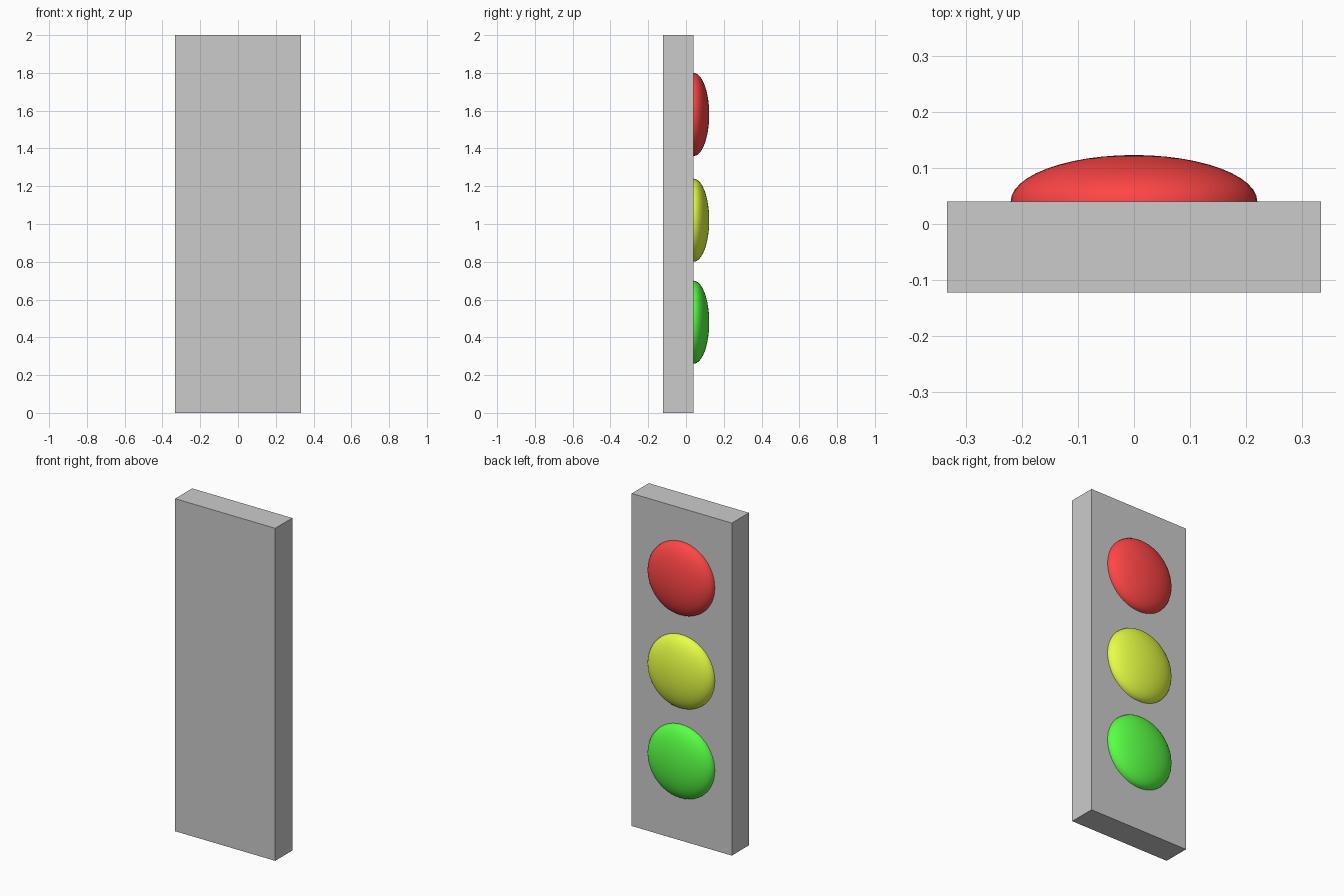
import bpy, bmesh
from math import radians
from mathutils import Matrix

if "Cube" in bpy.data.objects:
    bpy.data.objects.remove(bpy.data.objects["Cube"])

FRONT, BACK = -0.122, 0.04   # panel faces along y
RADIUS, DEPTH = 0.22, 0.083  # lens size


def finish(name, bm, color=None):
    mesh = bpy.data.meshes.new(name)
    bm.to_mesh(mesh)
    bm.free()
    obj = bpy.data.objects.new(name, mesh)
    bpy.context.collection.objects.link(obj)
    if color:
        mat = bpy.data.materials.new(name + "_colour")
        mat.diffuse_color = (*color, 1)
        mat.use_nodes = True
        mat.node_tree.nodes["Principled BSDF"].inputs["Base Color"].default_value = mat.diffuse_color
        mesh.materials.append(mat)
    return obj


# Flat housing panel
bm = bmesh.new()
bmesh.ops.create_cube(bm, size=1, matrix=Matrix.Translation((0, (FRONT + BACK) / 2, 1))
                      @ Matrix.Diagonal((0.666, BACK - FRONT, 2, 1)))
finish("housing", bm)


# Flattened half-sphere lens, pole along y, seated on the panel
def lens(name, z, color):
    bm = bmesh.new()
    bmesh.ops.create_uvsphere(bm, u_segments=48, v_segments=24, radius=1)
    bmesh.ops.bisect_plane(bm, geom=bm.verts[:] + bm.edges[:] + bm.faces[:], dist=1e-4,
                           plane_co=(0, 0, 0), plane_no=(0, 0, 1), clear_inner=True)
    bm.transform(Matrix.Translation((0, BACK, z))
                 @ Matrix.Diagonal((RADIUS, DEPTH, RADIUS, 1))
                 @ Matrix.Rotation(radians(-90), 4, 'X'))
    for face in bm.faces:
        face.smooth = True
    finish(name, bm, color)


lens("red_lens", 1.58, (1, 0.06, 0.06))
lens("yellow_lens", 1.02, (0.8, 1, 0.06))
lens("green_lens", 0.48, (0.1, 1, 0.06))
